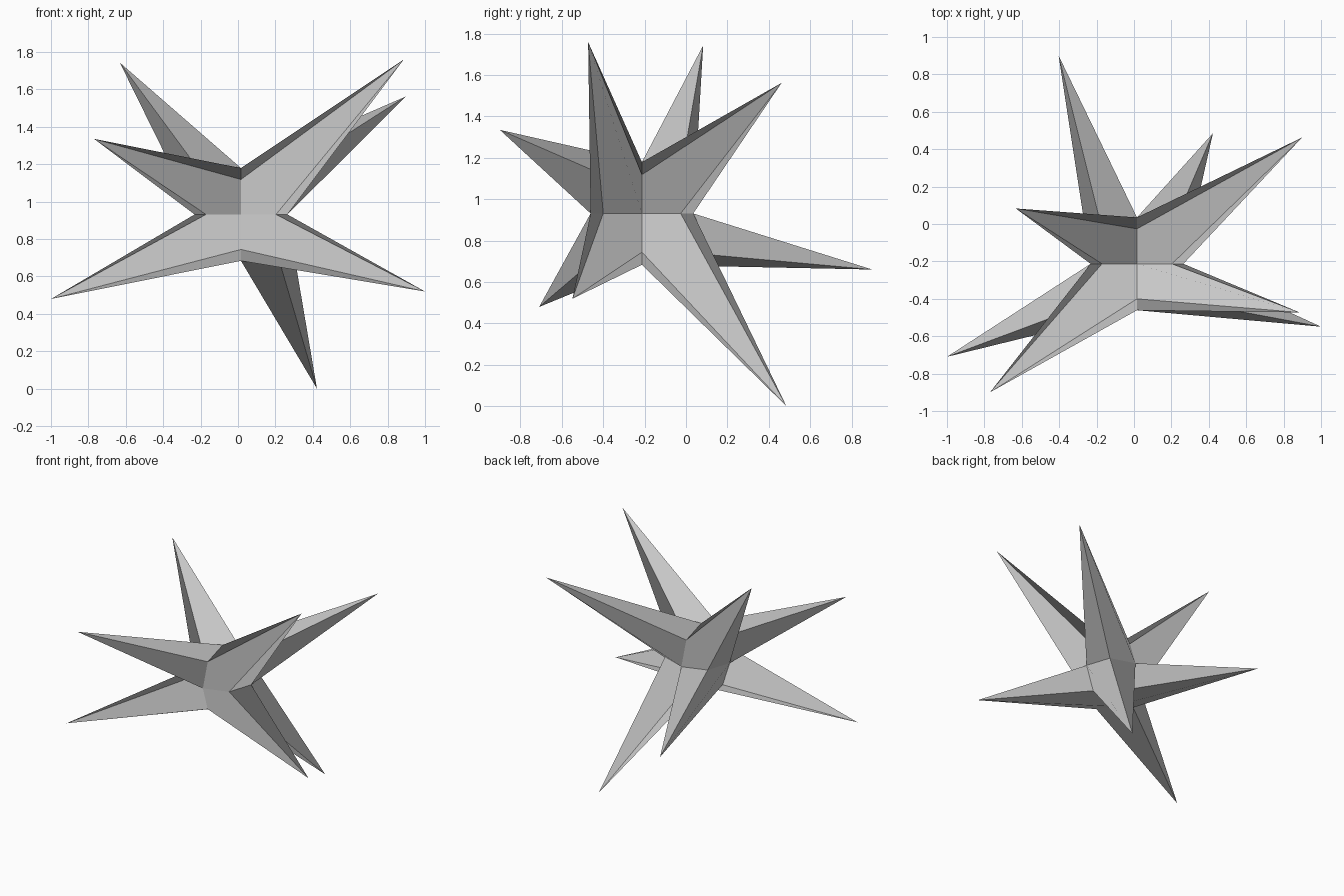
import bpy, bmesh
from mathutils import Vector

if "Cube" in bpy.data.objects:
    bpy.data.objects.remove(bpy.data.objects["Cube"])

CENTRE = Vector((0.016, -0.213, 0.931))
FACE_R = 0.248     # core: distance of the face centres
EDGE_R = 0.187     # core: offset of the edge midpoints on each of two axes

# One spike tip per octant
TIPS = {
    (1, -1, 1): (0.886, -0.473, 1.759),
    (-1, 1, 1): (-0.632, 0.083, 1.743),
    (1, 1, 1): (0.898, 0.462, 1.562),
    (-1, -1, 1): (-0.77, -0.9, 1.335),
    (-1, -1, -1): (-1.0, -0.71, 0.479),
    (1, -1, -1): (1.0, -0.549, 0.519),
    (1, 1, -1): (0.422, 0.485, 0.0),
    (-1, 1, -1): (-0.403, 0.9, 0.66),
}

bm = bmesh.new()
core = {}
normals = []


def core_vert(*dirs):
    """Shared core vertex: one axis is a face centre, two axes an edge midpoint."""
    key = tuple(sum(c) for c in zip(*dirs))
    if key not in core:
        r = FACE_R if len(dirs) == 1 else EDGE_R
        core[key] = bm.verts.new(CENTRE + Vector(key) * r)
    return core[key]


# Each spike: three kite sides, each folded along the line from face centre to tip
for octant, tip in TIPS.items():
    tip_vert = bm.verts.new(tip)
    axes = [tuple(octant[i] if i == k else 0 for i in range(3)) for k in range(3)]
    flip = octant[0] * octant[1] * octant[2] < 0
    for k in range(3):
        a, b, c = axes[k], axes[(k + 1) % 3], axes[(k + 2) % 3]
        if flip:
            b, c = c, b
        root, left, right = core_vert(a), core_vert(a, b), core_vert(a, c)
        bm.faces.new((root, left, tip_vert))
        bm.faces.new((root, tip_vert, right))
        # Both halves of a kite share one flat shading normal
        n = (tip_vert.co - root.co).cross(right.co - left.co).normalized()
        normals += [n] * 6

mesh = bpy.data.meshes.new("spiked_star")
bm.to_mesh(mesh)
bm.free()
mesh.normals_split_custom_set(normals)
star = bpy.data.objects.new("spiked_star", mesh)
bpy.context.collection.objects.link(star)
